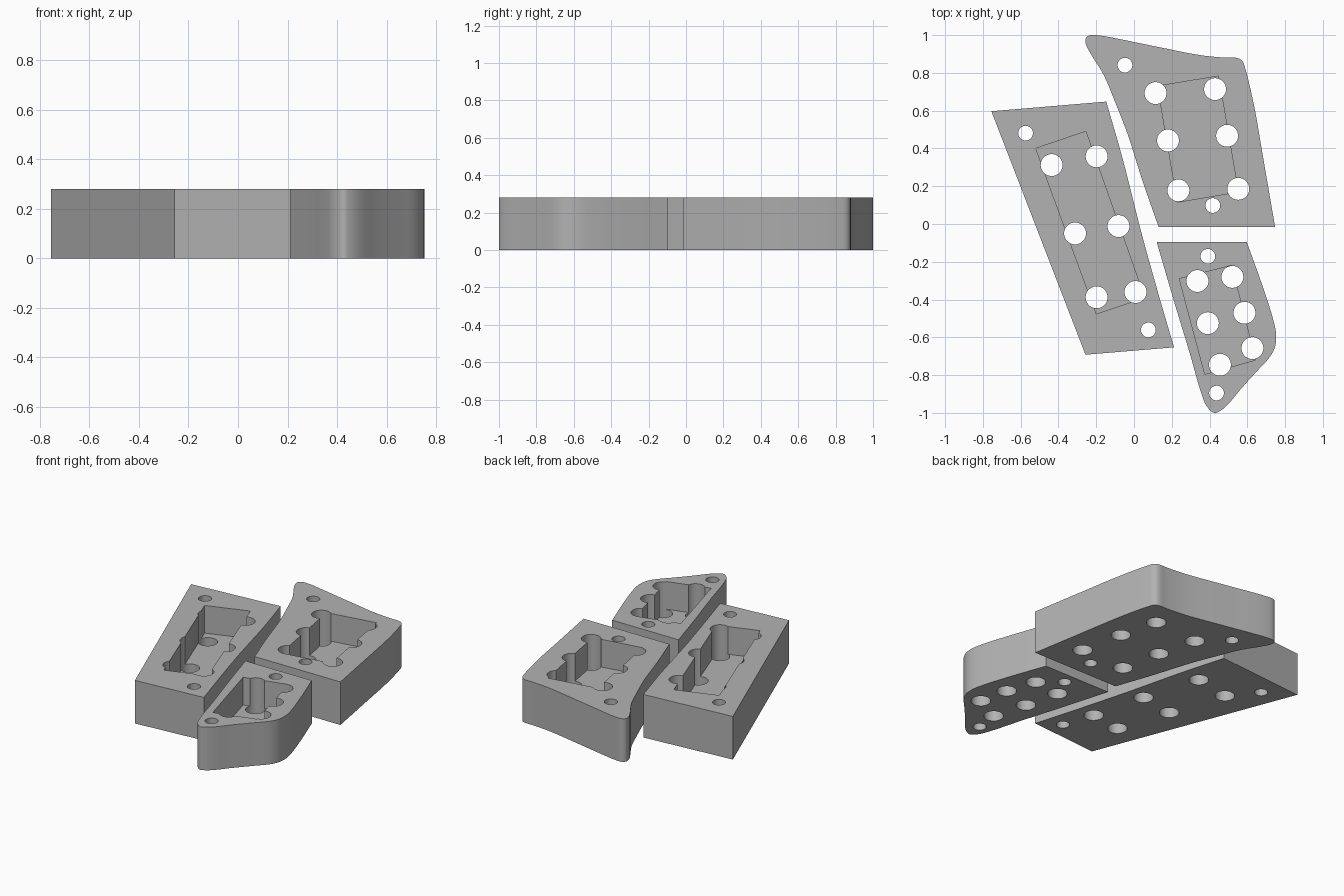
import bpy, bmesh, math
from mathutils import Vector

if "Cube" in bpy.data.objects:
    bpy.data.objects.remove(bpy.data.objects["Cube"])

HEIGHT, FLOOR = 0.28, 0.10
BIG, SMALL = 0.058, 0.039

grey = bpy.data.materials.new("plain_grey")
grey.diffuse_color = (0.45, 0.45, 0.45, 1)
grey.use_nodes = True
grey.node_tree.nodes["Principled BSDF"].inputs["Base Color"].default_value = grey.diffuse_color


def spline(pts, steps=5):
    """Smooth curve through the points, without its last point."""
    p = [Vector(q) for q in pts]
    if len(p) == 2:
        return p[:1]
    p = [2 * p[0] - p[1]] + p + [2 * p[-1] - p[-2]]
    out = []
    for a, b, c, d in zip(p, p[1:], p[2:], p[3:]):
        # centripetal spacing keeps tight corners free of overshoot
        t1 = (b - a).length ** 0.5
        t2 = t1 + (c - b).length ** 0.5
        t3 = t2 + (d - c).length ** 0.5
        for i in range(steps):
            t = t1 + (t2 - t1) * i / steps
            a1 = a.lerp(b, t / t1)
            a2 = b.lerp(c, (t - t1) / (t2 - t1))
            a3 = c.lerp(d, (t - t2) / (t3 - t2))
            b1 = a1.lerp(a2, t / t2)
            b2 = a2.lerp(a3, (t - t1) / (t3 - t1))
            out.append(b1.lerp(b2, (t - t1) / (t2 - t1)))
    return out


def prism(bm, outline, z0, z1):
    low = [bm.verts.new((x, y, z0)) for x, y in outline]
    high = [bm.verts.new((x, y, z1)) for x, y in outline]
    n = len(low)
    bm.faces.new(low[::-1])
    bm.faces.new(high)
    for i in range(n):
        j = (i + 1) % n
        bm.faces.new((low[i], low[j], high[j], high[i]))


def solid(name, outlines, z0, z1):
    bm = bmesh.new()
    for outline in outlines:
        prism(bm, outline, z0, z1)
    bmesh.ops.recalc_face_normals(bm, faces=bm.faces)
    me = bpy.data.meshes.new(name)
    bm.to_mesh(me)
    bm.free()
    me.materials.append(grey)
    ob = bpy.data.objects.new(name, me)
    bpy.context.collection.objects.link(ob)
    return ob


def circle(c, r, n=40):
    return [(c[0] + r * math.cos(2 * math.pi * i / n),
             c[1] + r * math.sin(2 * math.pi * i / n)) for i in range(n)]


def block(name, runs, pocket, big, small):
    """Block whose outline is a chain of smooth runs meeting at sharp corners."""
    ob = solid(name, [[q for run in runs for q in spline(run)]], 0, HEIGHT)
    # open pocket from the top, then the through holes
    holes = [circle(c, BIG) for c in big] + [circle(c, SMALL) for c in small]
    cutters = [solid(name + "_pocket_cutter", [pocket], FLOOR, HEIGHT + 0.1),
               solid(name + "_hole_cutter", holes, -0.1, HEIGHT + 0.1)]
    bpy.ops.object.select_all(action='DESELECT')
    bpy.context.view_layer.objects.active = ob
    ob.select_set(True)
    for cutter in cutters:
        cutter.hide_render = True
        mod = ob.modifiers.new("cut", 'BOOLEAN')
        mod.operation, mod.solver, mod.object = 'DIFFERENCE', 'EXACT', cutter
        bpy.ops.object.modifier_apply(modifier=mod.name)
        bpy.data.objects.remove(cutter)
    bpy.ops.object.shade_smooth_by_angle(angle=math.radians(30))


# Long slanted block
block("long_block",
      [[(-0.755, 0.597), (-0.257, -0.692)],
       [(-0.257, -0.692), (0.212, -0.653)],
       [(0.212, -0.653), (0.135, -0.39), (0.035, -0.03), (-0.064, 0.36), (-0.147, 0.648)],
       [(-0.147, 0.648), (-0.755, 0.597)]],
      [(-0.52, 0.40), (-0.2, -0.476), (0.056, -0.39), (-0.255, 0.49)],
      [(-0.436, 0.312), (-0.198, 0.358), (-0.312, -0.05),
       (-0.082, -0.011), (-0.198, -0.388), (0.008, -0.36)],
      [(-0.574, 0.481), (0.076, -0.561)])

# Rear block with swept corner
block("rear_block",
      [[(0.13, -0.015), (0.747, -0.015)],
       [(0.747, -0.015), (0.685, 0.344), (0.637, 0.62), (0.59, 0.82), (0.574, 0.862),
        (0.55, 0.878), (0.48, 0.881), (0.35, 0.894), (0.08, 0.947), (-0.2, 1.0),
        (-0.24, 0.997), (-0.257, 0.979), (-0.25, 0.94), (-0.22, 0.886), (-0.16, 0.788),
        (-0.1, 0.645), (-0.034, 0.476), (0.045, 0.228), (0.13, -0.015)]],
      [(0.125, 0.73), (0.23, 0.116), (0.552, 0.17), (0.447, 0.783)],
      [(0.114, 0.693), (0.429, 0.714), (0.18, 0.442),
       (0.493, 0.467), (0.235, 0.178), (0.552, 0.186)],
      [(-0.048, 0.841), (0.417, 0.098)])

# Small front block with rounded nose
block("front_block",
      [[(0.597, -0.095), (0.12, -0.095)],
       [(0.12, -0.095), (0.215, -0.42), (0.294, -0.68), (0.355, -0.893), (0.385, -0.965),
        (0.425, -1.0), (0.455, -0.99), (0.495, -0.958), (0.56, -0.88), (0.65, -0.78),
        (0.722, -0.70), (0.748, -0.645), (0.752, -0.58), (0.733, -0.492),
        (0.675, -0.312), (0.597, -0.095)]],
      [(0.24, -0.29), (0.375, -0.795), (0.643, -0.72), (0.516, -0.22)],
      [(0.336, -0.302), (0.521, -0.28), (0.391, -0.525),
       (0.585, -0.47), (0.455, -0.745), (0.627, -0.657)],
      [(0.391, -0.171), (0.437, -0.895)])
